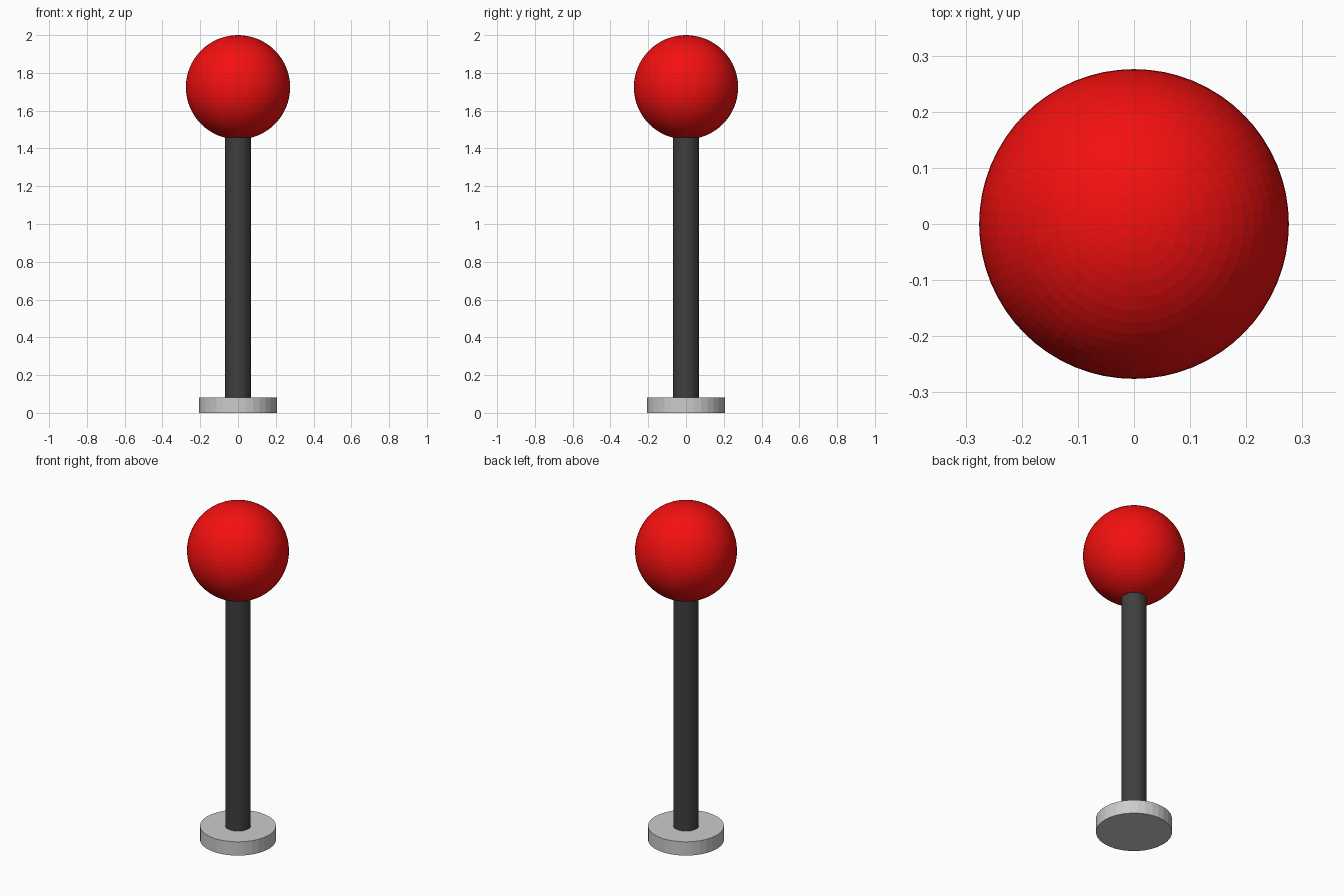
import bpy

if "Cube" in bpy.data.objects:
    bpy.data.objects.remove(bpy.data.objects["Cube"])


def paint(obj, name, rgb):
    mat = bpy.data.materials.new(name)
    mat.diffuse_color = (*rgb, 1.0)
    mat.use_nodes = True
    mat.node_tree.nodes["Principled BSDF"].inputs["Base Color"].default_value = mat.diffuse_color
    obj.data.materials.append(mat)


def cylinder(name, radius, z0, z1):
    bpy.ops.mesh.primitive_cylinder_add(
        vertices=32, radius=radius, depth=z1 - z0, location=(0, 0, (z0 + z1) / 2))
    obj = bpy.context.object
    obj.name = name
    return obj


BALL_R = 0.276
BALL_Z = 2.0 - BALL_R

# Round foot, default grey
cylinder("base_disc", 0.206, 0.0, 0.082)

# Dark pole, its top buried slightly in the ball
pole = cylinder("pole", 0.069, 0.08, BALL_Z - BALL_R + 0.05)
paint(pole, "dark_grey", (0.05, 0.05, 0.05))

# Red ball, flat facets
bpy.ops.mesh.primitive_uv_sphere_add(
    segments=64, ring_count=32, radius=BALL_R, location=(0, 0, BALL_Z))
ball = bpy.context.object
ball.name = "ball"
paint(ball, "red", (0.9, 0.005, 0.005))
